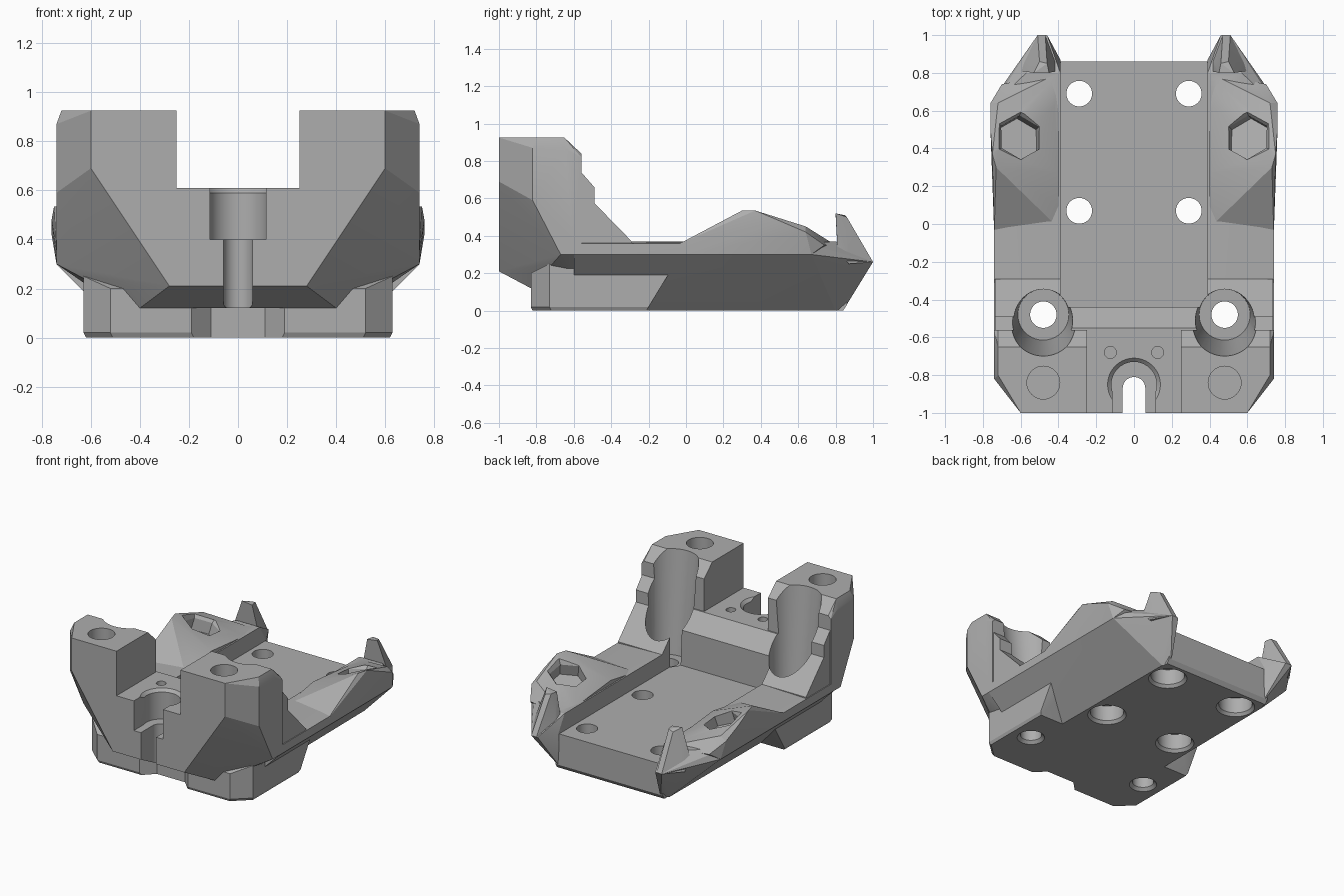
import bpy, bmesh, math
from mathutils import Vector

old = bpy.data.objects.get("Cube")
if old:
    bpy.data.objects.remove(old, do_unlink=True)

grey = bpy.data.materials.new("mid_grey_plastic")
grey.use_nodes = True
COLOUR = (0.42, 0.42, 0.42, 1)
grey.diffuse_color = COLOUR
grey.node_tree.nodes["Principled BSDF"].inputs["Base Color"].default_value = COLOUR


def add_object(name, bm):
    bmesh.ops.recalc_face_normals(bm, faces=bm.faces)
    mesh = bpy.data.meshes.new(name)
    bm.to_mesh(mesh)
    bm.free()
    mesh.materials.append(grey)
    ob = bpy.data.objects.new(name, mesh)
    bpy.context.collection.objects.link(ob)
    return ob


def hull(name, points, side=0):
    """Convex solid; side 0 mirrors the points into one solid, +-1 flips x."""
    bm = bmesh.new()
    for s in ((1, -1) if side == 0 else (side,)):
        for x, y, z in points:
            bm.verts.new((s * x, y, z))
    bmesh.ops.remove_doubles(bm, verts=bm.verts, dist=1e-5)
    res = bmesh.ops.convex_hull(bm, input=bm.verts)
    loose = [v for v in bm.verts if not v.link_faces]
    bmesh.ops.delete(bm, geom=loose, context='VERTS')
    bmesh.ops.dissolve_limit(bm, angle_limit=0.01, verts=bm.verts, edges=bm.edges)
    return add_object(name, bm)


def prism(name, profile, x0, x1, side=1):
    """Extrude a (y, z) profile along x."""
    bm = bmesh.new()
    face = bm.faces.new([bm.verts.new((side * x0, y, z)) for y, z in profile])
    out = bmesh.ops.extrude_face_region(bm, geom=[face])["geom"]
    tops = [v for v in out if isinstance(v, bmesh.types.BMVert)]
    bmesh.ops.translate(bm, verts=tops, vec=(side * (x1 - x0), 0, 0))
    return add_object(name, bm)


def box(name, x0, x1, y0, y1, z0, z1):
    return prism(name, [(y0, z0), (y1, z0), (y1, z1), (y0, z1)], x0, x1)


def cone(name, low, high, r_low, r_high, sides=40):
    """Tapered cylinder between two points."""
    low, high = Vector(low), Vector(high)
    axis = high - low
    bm = bmesh.new()
    bmesh.ops.create_cone(bm, cap_ends=True, segments=sides, radius1=r_low,
                          radius2=r_high, depth=axis.length)
    bm.transform(Vector((0, 0, 1)).rotation_difference(axis).to_matrix().to_4x4())
    bmesh.ops.translate(bm, verts=bm.verts, vec=(low + high) / 2)
    return add_object(name, bm)


def combine(target, other, operation):
    mod = target.modifiers.new("bool", 'BOOLEAN')
    mod.operation, mod.solver, mod.object = operation, 'EXACT', other
    graph = bpy.context.evaluated_depsgraph_get()
    mesh = bpy.data.meshes.new_from_object(target.evaluated_get(graph))
    target.modifiers.clear()
    target.data = mesh
    bpy.data.objects.remove(other, do_unlink=True)


# Floor plate
body = hull("carriage_body", [(.42, -.7, 0), (.42, .84, 0), (.42, .86, .03),
                              (.42, .86, .25), (.42, -.7, .25)])
solids = []

# Front block with both towers, bevelled towards the front
solids.append(hull("tower_block", [
    (.6, -1, .925), (.6, -1, .69), (.28, -1, .21), (.4, -.83, .12),
    (.72, -.8, .925), (.74, -.82, .87), (.74, -.82, .59), (.74, -.67, .3),
    (.72, -.65, .925), (.74, -.65, .87), (.74, -.56, .82), (.72, -.56, .84),
    (.74, -.56, .3), (.45, -.56, .1)]))

# Wall under the front shelf
solids.append(prism("shelf_wall", [(-.7, .1), (-.44, .1), (-.44, .5),
                                   (-.55, .61), (-.7, .61)], -.4, .4))

# Foot under the front
solids.append(hull("foot", [
    (.52, -.83, .02), (.51, -.82, 0), (.52, -.83, .2), (.63, -.73, .02), (.62, -.72, 0),
    (.63, -.73, .25), (.63, -.2, .02), (.62, -.21, 0), (.63, -.09, .2), (.63, -.09, .25)]))

for s in (1, -1):
    # Side rail with sloping underside and pointed rear
    solids.append(hull("side_rail", [
        (.39, -.6, 0), (.44, -.6, 0), (.74, -.6, .3), (.74, -.6, .36), (.39, -.6, .37),
        (.74, .67, .3), (.74, .64, .36), (.39, .8, .37), (.57, .8, .37),
        (.39, .84, 0), (.43, .8, 0), (.39, .87, .25), (.46, 1, .26), (.51, 1, .26)], s))
    # Slope joining rail to tower
    solids.append(prism("rail_slope", [
        (-.65, .3), (-.65, .74), (-.56, .74), (-.49, .66), (-.49, .575),
        (-.29, .37), (-.29, .3)], .39, .735, s))
    # Raised nut housing
    solids.append(hull("nut_housing", [
        (.4, -.02, .35), (.74, -.05, .35), (.73, .3, .535), (.75, .37, .535), (.76, .5, .48),
        (.76, .64, .42), (.72, .64, .45), (.74, .67, .3), (.4, .8, .35), (.7, .74, .35),
        (.4, .27, .4), (.55, .32, .46), (.5, .58, .41), (.42, .62, .38), (.74, 0, .3)], s))
    # Rear horn
    solids.append(hull("rear_horn", [
        (.41, .81, .33), (.6, .81, .33), (.45, .8, .51), (.53, .8, .52), (.46, .85, .51),
        (.5, .86, .5), (.47, 1, .26), (.51, 1, .26), (.4, .87, .25), (.6, .87, .25)], s))

for part in solids:
    combine(body, part, 'UNION')

cuts = []
# Gap between the towers
cuts.append(box("tower_gap", -.25, .25, -1.1, -.3, .61, 1.1))

# Stepped slot at the front, open at the bottom
cuts.append(cone("slot_round", (0, -.85, .4), (0, -.85, .7), .12, .12))
cuts.append(box("slot_mouth", -.115, .115, -1.1, -.85, .4, .7))
cuts.append(cone("slot_rim", (0, -.85, .59), (0, -.85, .63), .12, .16))
cuts.append(cone("narrow_round", (0, -.87, -.1), (0, -.87, .5), .06, .06))
cuts.append(box("narrow_mouth", -.06, .06, -1.1, -.87, -.1, .5))

# Notch in the front of the foot
cuts.append(hull("foot_notch", [(.2, -.84, -.1), (.2, -.84, .12), (.11, -.75, -.1),
                                (.11, -.75, .12), (.2, -.9, -.1), (.2, -.9, .12)]))

for s in (1, -1):
    # Tool scoop behind each tower and its screw hole
    cuts.append(cone("tool_scoop", (s * .48, -.48, .22), (s * .48, -.525, .98), .135, .18))
    cuts.append(cone("scoop_hole", (s * .48, -.48, -.1), (s * .48, -.48, .4), .07, .07))
    cuts.append(cone("scoop_hole_rim", (s * .48, -.48, -.01), (s * .48, -.48, .02), .1, .07))
    # Blind holes in the tower tops and the shelf
    cuts.append(cone("tower_hole", (s * .48, -.84, .55), (s * .48, -.84, 1), .087, .087))
    cuts.append(cone("shelf_hole", (s * .125, -.68, .5), (s * .125, -.68, .7), .032, .032, 20))
    # Plate holes with wide recesses underneath
    for y in (.07, .69):
        cuts.append(cone("plate_hole", (s * .29, y, -.1), (s * .29, y, .4), .068, .068))
        cuts.append(cone("plate_recess", (s * .29, y, -.05), (s * .29, y, .13), .11, .11))
        cuts.append(cone("plate_recess_rim", (s * .29, y, -.01), (s * .29, y, .02), .135, .11))
    # Hexagonal nut pocket, tilted inwards and back
    tilt, mid = Vector((-s * .2, .2, 1)).normalized(), Vector((s * .6, .46, .46))
    cuts.append(cone("nut_pocket", mid - tilt * .09, mid + tilt * .15, .118, .118, 6))
    cuts.append(cone("nut_pocket_rim", mid - tilt * .02, mid + tilt * .06, .11, .17, 6))

for part in cuts:
    combine(body, part, 'DIFFERENCE')

# Smooth the round surfaces and keep the hard edges
bpy.ops.object.select_all(action='DESELECT')
body.select_set(True)
bpy.context.view_layer.objects.active = body
bpy.ops.object.shade_smooth_by_angle(angle=math.radians(20))
